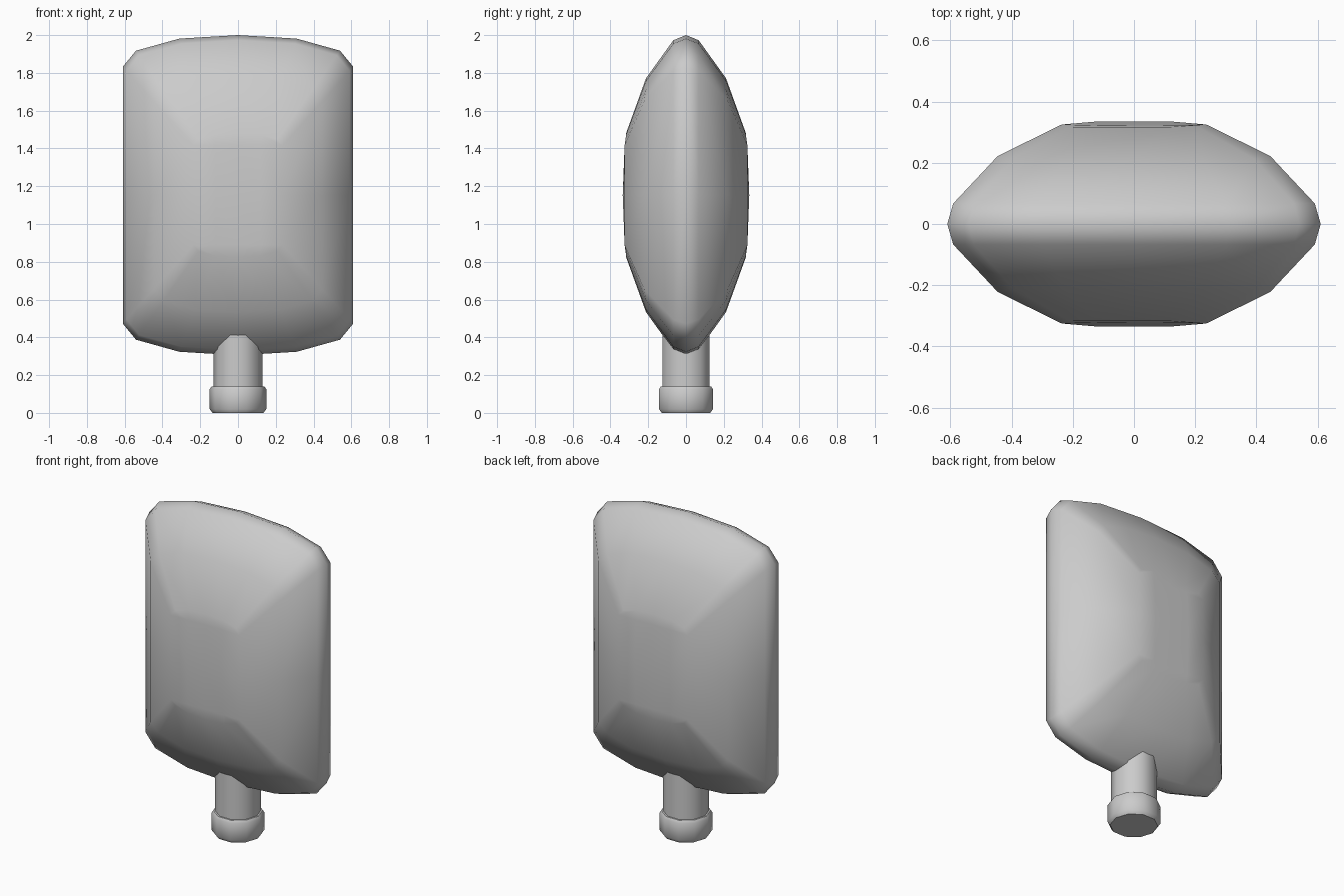
import bpy, bmesh, math

if "Cube" in bpy.data.objects:
    bpy.data.objects.remove(bpy.data.objects["Cube"])

CZ = 1.1525  # height of the bag's centre


def finish(bm, name, angle):
    bmesh.ops.recalc_face_normals(bm, faces=bm.faces)
    mesh = bpy.data.meshes.new(name)
    bm.to_mesh(mesh)
    bm.free()
    obj = bpy.data.objects.new(name, mesh)
    bpy.context.collection.objects.link(obj)
    bpy.ops.object.select_all(action='DESELECT')
    obj.select_set(True)
    bpy.context.view_layer.objects.active = obj
    bpy.ops.object.shade_smooth_by_angle(angle=math.radians(angle))


# Pillow bag: concentric scaled outlines, each side closed by a 4 x 4 grid
top = [(-.54, .765), (-.31, .829), (0, .8475), (.31, .829), (.54, .765)]
right = [(.61, .68), (.61, 0), (.61, -.68)]
outline = top + right + [(-x, -z) for x, z in top + right]
n = len(outline)
# scale, depth at the top/bottom points, depth at the side points
rings = [(.968, .067, .067), (.73, .212, .222), (.387, .317, .325)]

bm = bmesh.new()
rim = [bm.verts.new((x, 0, CZ + z)) for x, z in outline]
for s in (-1, 1):
    prev = rim
    for k, y_top, y_side in rings:
        ring = [bm.verts.new((x * k, s * (y_side if abs(x) > .6 else y_top), CZ + z * k))
                for x, z in outline]
        for i in range(n):
            j = (i + 1) % n
            bm.faces.new((prev[i], prev[j], ring[j], ring[i]))
        prev = ring
    k = rings[-1][0]
    grid = [prev[0:5]]
    for row, (z, y) in enumerate([(.68, .322), (0, .335), (-.68, .322)]):
        inner = [bm.verts.new((x * k, s * y, CZ + z * k)) for x in (-.31, 0, .31)]
        grid.append([prev[15 - row]] + inner + [prev[5 + row]])
    grid.append(prev[8:13][::-1])
    for a, b in zip(grid, grid[1:]):
        for i in range(4):
            bm.faces.new((a[i], a[i + 1], b[i + 1], b[i]))
finish(bm, "bag", 60)


def lathe(name, profile, sides=10):
    bm = bmesh.new()
    loops = []
    for r, z in profile:
        loops.append([bm.verts.new((r * math.cos(math.tau * i / sides),
                                    r * math.sin(math.tau * i / sides), z))
                      for i in range(sides)])
    for a, b in zip(loops, loops[1:]):
        for i in range(sides):
            j = (i + 1) % sides
            bm.faces.new((a[i], a[j], b[j], b[i]))
    bm.faces.new(loops[0])
    bm.faces.new(loops[-1])
    finish(bm, name, 40)


# Spout and its screw cap
lathe("spout", [(.13, .1), (.13, .42)])
lathe("cap", [(.135, 0), (.15, .02), (.15, .125), (.14, .14)])
